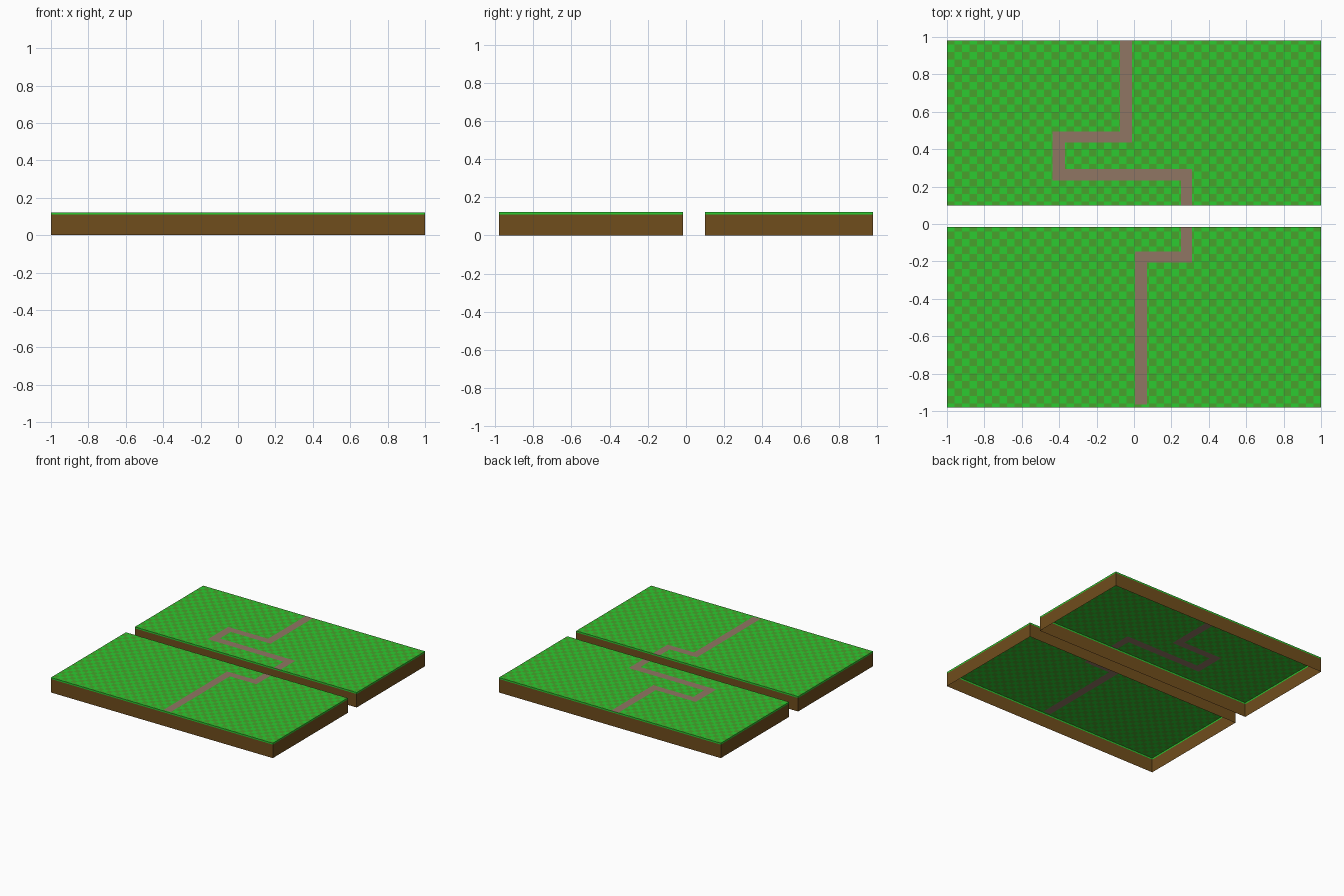
import bpy, bmesh, math

if "Cube" in bpy.data.objects:
    bpy.data.objects.remove(bpy.data.objects["Cube"])

H, BAND, CELL = 0.122, 0.11, 0.04


def material(name, rgb):
    m = bpy.data.materials.new(name)
    m.diffuse_color = (*rgb, 1)
    m.use_nodes = True
    m.node_tree.nodes["Principled BSDF"].inputs["Base Color"].default_value = m.diffuse_color
    return m


SOIL = material("soil", (0.16, 0.075, 0.012))
GRASS = material("grass", (0.025, 0.60, 0.03))
DARK = material("dark_grass", (0.065, 0.36, 0.025))
PATH = material("path", (0.28, 0.18, 0.125))

# Winding path as rectangles: x0, x1, y0, y1
BACK_PATH = [(-0.075, -0.01, 0.435, 0.98), (-0.435, -0.01, 0.435, 0.495),
             (-0.435, -0.37, 0.232, 0.495), (-0.435, 0.31, 0.232, 0.295),
             (0.25, 0.31, 0.10, 0.295)]
FRONT_PATH = [(0.25, 0.31, -0.205, -0.015), (0.005, 0.31, -0.205, -0.147),
              (0.005, 0.07, -0.965, -0.147)]


def make_object(name, bm, mats):
    me = bpy.data.meshes.new(name)
    bm.to_mesh(me)
    bm.free()
    for m in mats:
        me.materials.append(m)
    ob = bpy.data.objects.new(name, me)
    bpy.context.collection.objects.link(ob)
    return ob


def walls(name, y0, y1, z0, z1, mat):
    # Open ring of four thin vertical sides
    bm = bmesh.new()
    corners = [(-1, y0), (1, y0), (1, y1), (-1, y1)]
    lo = [bm.verts.new((x, y, z0)) for x, y in corners]
    hi = [bm.verts.new((x, y, z1)) for x, y in corners]
    for i in range(4):
        j = (i + 1) % 4
        bm.faces.new((lo[i], lo[j], hi[j], hi[i]))
    make_object(name, bm, [mat])


def lawn(name, y0, y1, rects):
    # Flat top split along the checker lines and the path edges
    xs = {round(-1 + CELL * i, 4) for i in range(51)}
    ys = {round(-1 + CELL * i, 4) for i in range(51)}
    for a, b, c, d in rects:
        xs |= {a, b}
        ys |= {c, d}
    xs = sorted(xs)
    ys = sorted({y for y in ys if y0 < y < y1} | {y0, y1})
    bm = bmesh.new()
    grid = [[bm.verts.new((x, y, H)) for x in xs] for y in ys]
    for j in range(len(ys) - 1):
        for i in range(len(xs) - 1):
            f = bm.faces.new((grid[j][i], grid[j][i + 1],
                              grid[j + 1][i + 1], grid[j + 1][i]))
            cx, cy = (xs[i] + xs[i + 1]) / 2, (ys[j] + ys[j + 1]) / 2
            if any(a < cx < b and c < cy < d for a, b, c, d in rects):
                f.material_index = 2
            else:
                f.material_index = (math.floor((cx + 1) / CELL)
                                    + math.floor((cy + 1) / CELL)) % 2
    make_object(name, bm, [GRASS, DARK, PATH])


# Two ground slabs, separated by the channel
for side, y0, y1, rects in (("front", -0.98, -0.015, FRONT_PATH),
                            ("back", 0.10, 0.98, BACK_PATH)):
    walls(side + "_soil_sides", y0, y1, 0, BAND, SOIL)
    walls(side + "_grass_edge", y0, y1, BAND, H, GRASS)
    lawn(side + "_lawn", y0, y1, rects)
